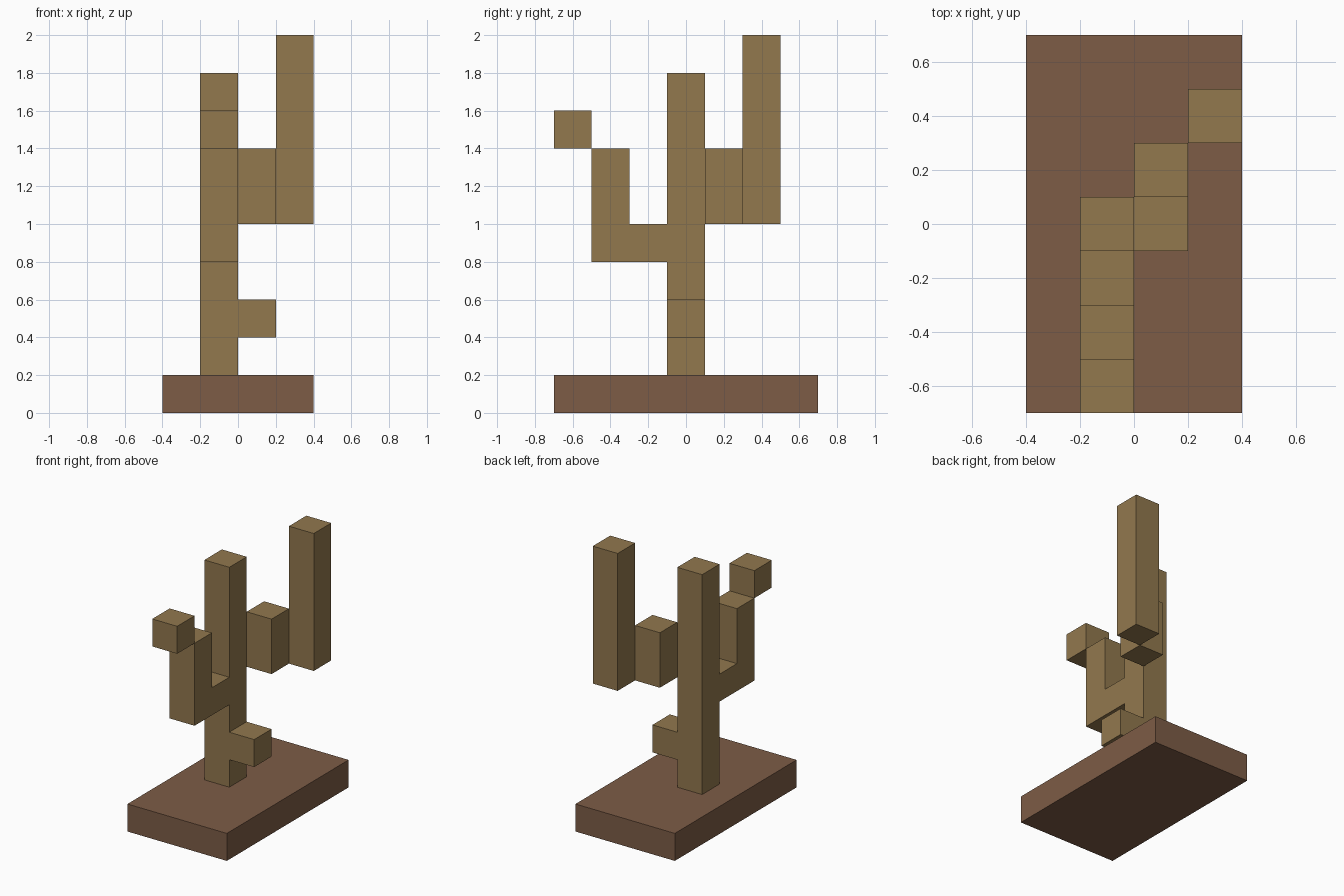
import bpy
import bmesh
from mathutils import Vector

default = bpy.data.objects.get("Cube")
if default:
    bpy.data.objects.remove(default, do_unlink=True)

U = 0.2  # edge length of one block


def material(name, rgb):
    mat = bpy.data.materials.new(name)
    mat.use_nodes = True
    mat.diffuse_color = (*rgb, 1)
    bsdf = next(n for n in mat.node_tree.nodes if n.type == 'BSDF_PRINCIPLED')
    bsdf.inputs["Base Color"].default_value = (*rgb, 1)
    bsdf.inputs["Roughness"].default_value = 0.9
    return mat


def extrude_profile(name, profile, x0, x1, mat, hidden=None):
    """Extrude a (y, z) outline along x; drop the faces pointing along hidden."""
    bm = bmesh.new()
    face = bm.faces.new([bm.verts.new((x0, y, z)) for y, z in profile])
    ext = bmesh.ops.extrude_face_region(bm, geom=[face], use_keep_orig=True)
    moved = [v for v in ext["geom"] if isinstance(v, bmesh.types.BMVert)]
    bmesh.ops.translate(bm, verts=moved, vec=(x1 - x0, 0, 0))
    bmesh.ops.recalc_face_normals(bm, faces=bm.faces)
    if hidden:
        contact = [f for f in bm.faces if f.normal.dot(Vector(hidden)) > 0.9]
        bmesh.ops.delete(bm, geom=contact, context='FACES')
    mesh = bpy.data.meshes.new(name)
    bm.to_mesh(mesh)
    bm.free()
    mesh.materials.append(mat)
    obj = bpy.data.objects.new(name, mesh)
    bpy.context.collection.objects.link(obj)
    return obj


def box(name, x, y, z, mat, hidden=None):
    outline = [(y[0], z[0]), (y[1], z[0]), (y[1], z[1]), (y[0], z[1])]
    return extrude_profile(name, outline, x[0], x[1], mat, hidden)


wood = material("tan wood", (0.287, 0.188, 0.076))
soil = material("brown soil", (0.205, 0.107, 0.061))

# Ground slab
box("ground_slab", (-0.4, 0.4), (-0.7, 0.7), (0, U), soil)

# Trunk and bent front arm in one outline
trunk_outline = [(-0.1, 0.2), (0.1, 0.2), (0.1, 1.8), (-0.1, 1.8), (-0.1, 1.0),
                 (-0.3, 1.0), (-0.3, 1.4), (-0.5, 1.4), (-0.5, 0.8), (-0.1, 0.8)]
extrude_profile("trunk_with_front_arm", trunk_outline, -U, 0, wood)

# Block touching the front arm along one edge
box("front_arm_tip", (-U, 0), (-0.7, -0.5), (1.4, 1.6), wood)

# Low side stub, open where it meets the trunk
box("side_stub", (0, U), (-0.1, 0.1), (0.4, 0.6), wood, (-1, 0, 0))

# Back branch stepping diagonally outward
box("back_branch_lower", (0, U), (0.1, 0.3), (1.0, 1.4), wood)
box("back_branch_upper", (U, 2 * U), (0.3, 0.5), (1.0, 2.0), wood)
